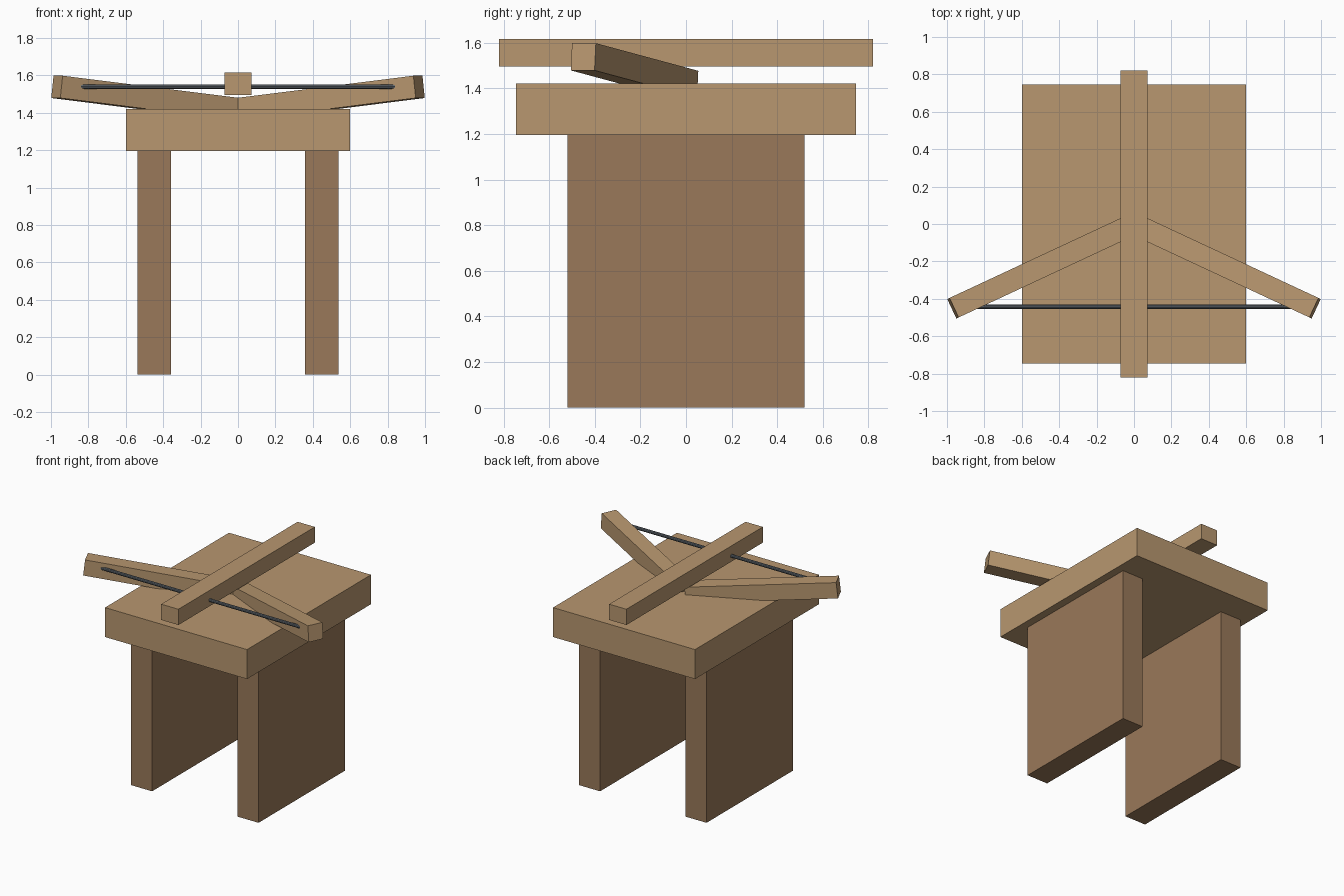
import bpy
from math import radians, pi
from mathutils import Matrix, Vector

if "Cube" in bpy.data.objects:
    bpy.data.objects.remove(bpy.data.objects["Cube"])


def material(name, rgb):
    m = bpy.data.materials.new(name)
    m.diffuse_color = (*rgb, 1)
    m.use_nodes = True
    m.node_tree.nodes["Principled BSDF"].inputs["Base Color"].default_value = m.diffuse_color
    return m


light_wood = material("light_wood", (0.48, 0.31, 0.16))
dark_wood = material("dark_wood", (0.32, 0.19, 0.10))
cord_grey = material("cord_grey", (0.12, 0.14, 0.16))


def box(name, size, center, mat, rotation=(0, 0, 0)):
    bpy.ops.mesh.primitive_cube_add(size=1, location=center, rotation=rotation)
    ob = bpy.context.object
    ob.name = name
    ob.scale = size
    ob.data.materials.append(mat)
    return ob


# Table top and central stock
box("table_top", (1.195, 1.49, 0.224), (0, 0, 1.308), light_wood)
box("stock", (0.145, 1.64, 0.12), (0, 0, 1.555), light_wood)

# Mirrored side panels and swept, raised bow arms
ARM_LENGTH = 1.07
for side, s in (("left", -1), ("right", 1)):
    box(side + "_leg", (0.178, 1.04, 1.196), (s * 0.448, 0, 0.598), dark_wood)
    rot = (0, -s * radians(6.5), -s * radians(25))
    turn = Matrix.Rotation(rot[2], 3, 'Z') @ Matrix.Rotation(rot[1], 3, 'Y')
    root = Vector((s * 0.0045, -0.001, 1.417))
    center = root + turn @ Vector((s * ARM_LENGTH / 2, 0, 0))
    box(side + "_bow_arm", (ARM_LENGTH, 0.115, 0.12), center, light_wood, rot)

# Bow string running through the arm tips
bpy.ops.mesh.primitive_cylinder_add(vertices=10, radius=0.0125, depth=1.93,
                                    location=(0, -0.442, 1.54),
                                    rotation=(0, pi / 2, 0))
string = bpy.context.object
string.name = "bow_string"
string.data.materials.append(cord_grey)
